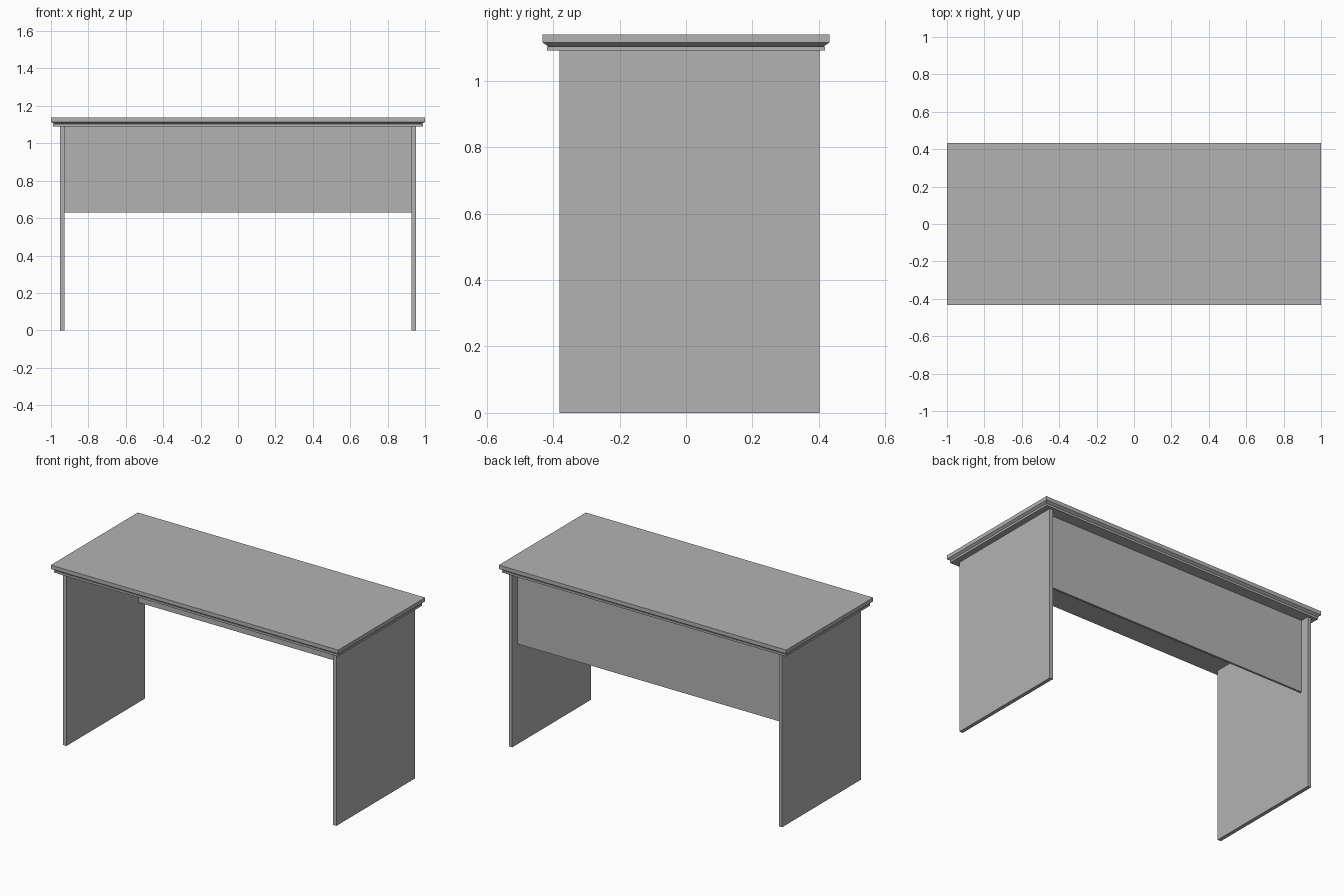
import bpy
import bmesh

cube = bpy.data.objects.get("Cube")
if cube:
    bpy.data.objects.remove(cube, do_unlink=True)

grey = bpy.data.materials.new("plain_grey")
grey.use_nodes = True
color = (0.45, 0.45, 0.45, 1)
grey.diffuse_color = color
grey.node_tree.nodes["Principled BSDF"].inputs["Base Color"].default_value = color


def block(name, low, high, taper=0.0):
    """Box between two corners; taper pulls in the bottom on all sides."""
    bm = bmesh.new()
    bmesh.ops.create_cube(bm, size=1)
    for v in bm.verts:
        bottom = v.co.z < 0
        for i in range(3):
            positive = v.co[i] > 0
            v.co[i] = high[i] if positive else low[i]
            if bottom and i < 2:
                v.co[i] += -taper if positive else taper
    mesh = bpy.data.meshes.new(name)
    bm.to_mesh(mesh)
    bm.free()
    mesh.materials.append(grey)
    obj = bpy.data.objects.new(name, mesh)
    bpy.context.collection.objects.link(obj)
    return obj


def layer(name, x, y, bottom, top, taper=0.0):
    return block(name, (-x, -y, bottom), (x, y, top), taper)


# Layered desktop with an undercut edge
layer("desktop", 1.0, 0.432, 1.115, 1.139)
layer("desktop_undercut", 1.0, 0.432, 1.103, 1.115, taper=0.018)
layer("desktop_base", 0.988, 0.419, 1.09, 1.103)

# Side panels
block("left_side_panel", (0.928, -0.38, 0), (0.951, 0.402, 1.09))
block("right_side_panel", (-0.951, -0.38, 0), (-0.928, 0.402, 1.09))

# Modesty panel set in from the back
block("modesty_panel", (-0.928, 0.335, 0.63), (0.928, 0.348, 1.09))
